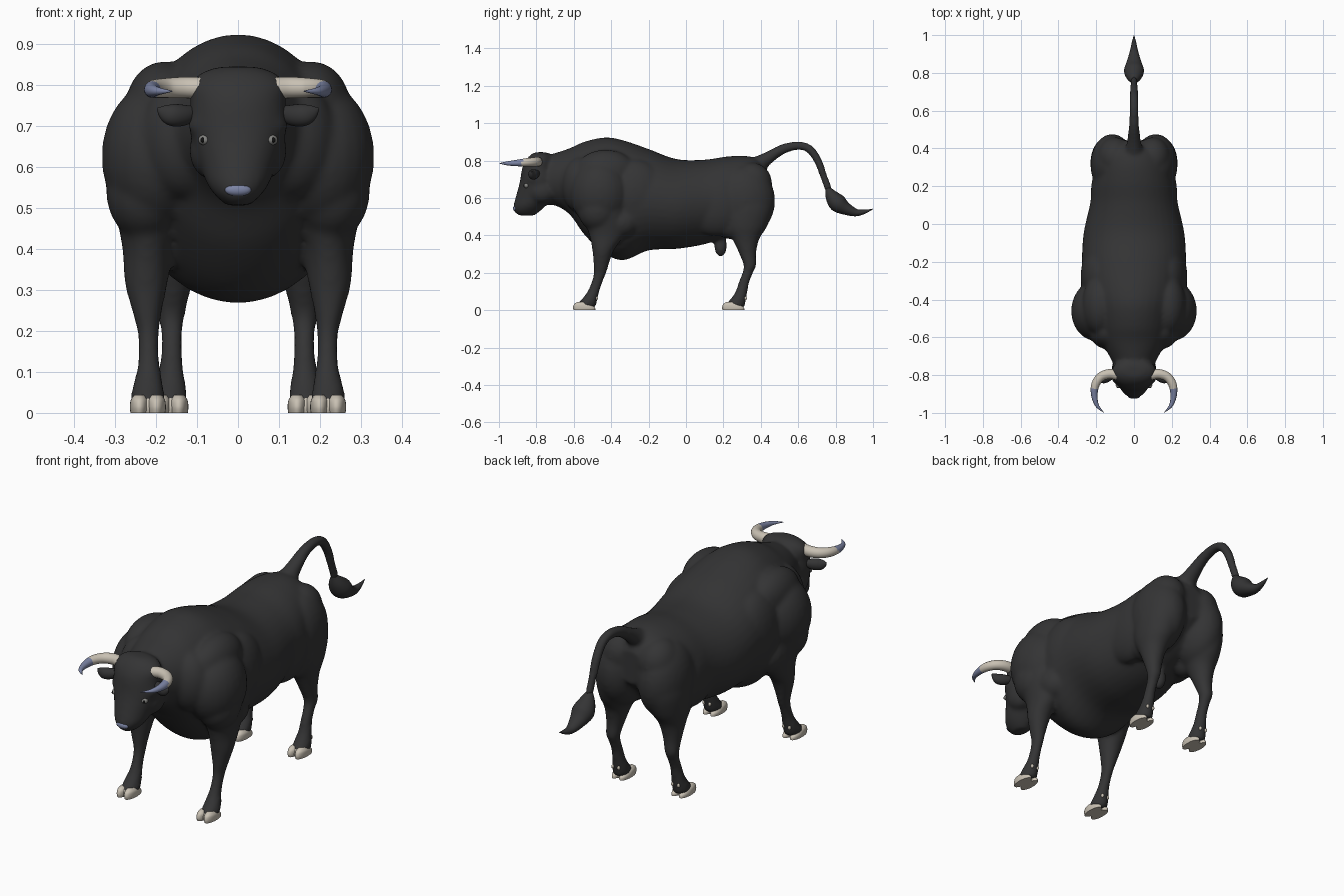
import bpy, bmesh, math
from mathutils import Vector, Matrix

cube = bpy.data.objects.get("Cube")
if cube:
    bpy.data.objects.remove(cube)

X, Y, Z = Vector((1, 0, 0)), Vector((0, 1, 0)), Vector((0, 0, 1))


def material(name, r, g, b):
    mat = bpy.data.materials.new(name)
    mat.use_nodes = True
    mat.diffuse_color = (r, g, b, 1)
    shader = next(n for n in mat.node_tree.nodes if n.type == 'BSDF_PRINCIPLED')
    shader.inputs["Base Color"].default_value = (r, g, b, 1)
    return mat


HIDE = material("charcoal hide", .034, .034, .035)
CREAM = material("cream horn", .58, .53, .45)
SLATE = material("slate blue", .2, .23, .37)
BLACK = material("black", .006, .006, .006)
EYE = material("grey eye", .22, .22, .21)


def spline(rows, steps=5):
    """Smooth Catmull-Rom interpolation of whole rows."""
    pts = [Vector(r) for r in rows]
    pts = [pts[0]] + pts + [pts[-1]]
    out = []
    for a, b, c, d in zip(pts, pts[1:], pts[2:], pts[3:]):
        for i in range(steps):
            t = i / steps
            out.append((b * 2 + (c - a) * t + (a * 2 - b * 5 + c * 4 - d) * t ** 2
                        + (b * 3 - a - c * 3 + d) * t ** 3) / 2)
    return out + [pts[-1]]


def sweep(bm, rows, side=X, along=None, sides=24):
    """Loft ellipses given as x, y, z, radius along side, other radius."""
    rows = spline(rows)
    centres = [Vector(r[:3]) for r in rows]
    rings = []
    for i, row in enumerate(rows):
        t = along or (centres[min(i + 1, len(rows) - 1)] - centres[max(i - 1, 0)]).normalized()
        u = (side - t * side.dot(t)).normalized()
        v = t.cross(u)
        ring = []
        for k in range(sides):
            a = math.tau * k / sides
            p = centres[i] + u * max(row[3], .001) * math.cos(a) + v * max(row[4], .001) * math.sin(a)
            ring.append(bm.verts.new(p))
        rings.append(ring)
    for low, high in zip(rings, rings[1:]):
        for k in range(sides):
            n = (k + 1) % sides
            bm.faces.new((low[k], low[n], high[n], high[k]))
    bm.faces.new(rings[0])
    bm.faces.new(rings[-1])


def ball(bm, centre, radii):
    shape = Matrix.Translation(centre) @ Matrix.Diagonal((*radii, 1))
    bmesh.ops.create_uvsphere(bm, u_segments=24, v_segments=16, radius=1, matrix=shape)


def mirror(bm):
    copy = bmesh.ops.duplicate(bm, geom=bm.verts[:] + bm.edges[:] + bm.faces[:])
    for v in copy["geom"]:
        if isinstance(v, bmesh.types.BMVert):
            v.co.x *= -1


def finish(bm, name, *mats, rule=None):
    bmesh.ops.recalc_face_normals(bm, faces=bm.faces[:])
    if rule:
        for f in bm.faces:
            f.material_index = int(rule(f.calc_center_median()))
    mesh = bpy.data.meshes.new(name)
    bm.to_mesh(mesh)
    bm.free()
    for m in mats:
        mesh.materials.append(m)
    obj = bpy.data.objects.new(name, mesh)
    bpy.context.collection.objects.link(obj)
    bpy.ops.object.select_all(action='DESELECT')
    obj.select_set(True)
    bpy.context.view_layer.objects.active = obj
    bpy.ops.object.shade_smooth_by_angle(angle=math.radians(50))
    return obj


# Body: left side limbs and muscles first, then mirrored
bm = bmesh.new()
foreleg = [(.21, -.44, .62, .1, .13), (.215, -.435, .5, .085, .115), (.22, -.425, .4, .062, .092),
           (.224, -.443, .32, .053, .058), (.222, -.453, .25, .037, .042), (.219, -.46, .2, .027, .034),
           (.218, -.476, .15, .025, .03), (.218, -.495, .1, .03, .032),
           (.22, -.515, .06, .039, .042), (.22, -.532, .03, .041, .052), (.22, -.53, .012, .036, .044)]
hind_leg = [(.12, .33, .66, .09, .12), (.13, .33, .55, .1, .135), (.14, .32, .45, .085, .115),
            (.15, .32, .38, .06, .072), (.157, .33, .3, .042, .045), (.162, .342, .24, .033, .034),
            (.162, .33, .2, .027, .029), (.162, .31, .15, .026, .029), (.163, .297, .1, .031, .032),
            (.164, .28, .06, .038, .042), (.165, .265, .03, .041, .052), (.165, .267, .012, .036, .044)]
sweep(bm, foreleg, along=Z)
sweep(bm, hind_leg, along=Z)
muscles = [((.2, -.46, .625), (.133, .16, .18)),     # shoulder
           ((.18, -.43, .745), (.095, .16, .113)),   # shoulder blade
           ((.17, -.28, .62), (.113, .18, .19)),     # behind the shoulder
           ((.225, -.47, .54), (.097, .11, .12)),    # upper arm
           ((.2, -.35, .47), (.083, .1, .085)),      # elbow
           ((.13, -.565, .67), (.11, .1, .15)),      # neck side
           ((.115, .315, .585), (.116, .162, .19)),  # haunch
           ((.1, .35, .68), (.095, .11, .11)),       # rump
           ((.145, .16, .565), (.084, .18, .17)),    # loin
           ((.125, .235, .46), (.075, .08, .08)),    # flank fold
           ((.07, -.81, .7), (.052, .047, .026)),    # brow
           ((.065, -.77, .64), (.054, .075, .07))]   # cheek
for centre, radii in muscles:
    ball(bm, centre, radii)
mirror(bm)

# Torso and neck: y, top, bottom, half width
torso = [(-.76, .82, .56, .1), (-.7, .84, .56, .13), (-.62, .867, .51, .175), (-.54, .902, .4, .21),
         (-.43, .924, .3, .245), (-.33, .907, .268, .272), (-.2, .862, .32, .276), (-.05, .808, .328, .267),
         (.1, .805, .353, .234), (.22, .822, .395, .215), (.32, .825, .45, .185), (.39, .803, .52, .14),
         (.44, .735, .57, .075)]
sweep(bm, [(0, y, (t + b) / 2, w, (t - b) / 2) for y, t, b, w in torso], along=Y, sides=40)

# Head: z, front, back, half width
head = [(.506, -.895, -.81, .028), (.53, -.92, -.78, .055), (.56, -.922, -.75, .076),
        (.6, -.912, -.71, .091), (.66, -.895, -.69, .11), (.7, -.886, -.69, .12),
        (.76, -.876, -.7, .117), (.8, -.858, -.71, .118), (.83, -.832, -.72, .09), (.845, -.805, -.75, .045)]
sweep(bm, [(0, (f + b) / 2, z, w, (b - f) / 2) for z, f, b, w in head], along=Z, sides=32)

# Tail and underside
sweep(bm, [(0, .36, .76, .055, .055), (0, .44, .815, .037, .034), (0, .52, .862, .028, .027),
           (0, .6, .88, .024, .023), (0, .66, .862, .023, .023), (0, .705, .8, .022, .022),
           (0, .735, .72, .02, .02), (0, .765, .64, .02, .02)])
ball(bm, (0, .185, .345), (.035, .035, .06))
body = finish(bm, "body", HIDE)
remesh = body.modifiers.new("blend parts", 'REMESH')
remesh.mode = 'VOXEL'
remesh.voxel_size = .01
remesh.use_smooth_shade = True
relax = body.modifiers.new("relax", 'SMOOTH')
relax.factor = .5
relax.iterations = 9

# Tail tuft
bm = bmesh.new()
sweep(bm, [(0, .755, .655, .012, .012), (0, .78, .61, .04, .036), (0, .812, .572, .053, .048),
           (0, .855, .543, .04, .034), (0, .91, .522, .023, .02), (0, .96, .528, .012, .01),
           (0, 1, .542, .001, .001)])
finish(bm, "tail_tuft", HIDE)

# Horns with slate tips
bm = bmesh.new()
horn = [(.09, -.8, .793, .026), (.13, -.794, .794, .026), (.175, -.809, .793, .024),
        (.204, -.85, .791, .022), (.21, -.905, .787, .017), (.196, -.96, .785, .01),
        (.16, -.998, .785, .001)]
sweep(bm, [(*row, row[-1]) for row in horn], side=Z)
mirror(bm)
finish(bm, "horns", CREAM, SLATE, rule=lambda c: c.y < -.875)

# Ears
bm = bmesh.new()
sweep(bm, [(.1, -.79, .735, .014, .012), (.13, -.807, .727, .025, .022),
           (.16, -.822, .727, .027, .022), (.182, -.826, .735, .018, .012),
           (.197, -.826, .743, .002, .002)], side=Z)
mirror(bm)
finish(bm, "ears", HIDE)

# Cloven hooves sloping down to the heel, and dewclaws
bm = bmesh.new()
for x, y in ((.22, -.543), (.165, .254)):
    for s in (-1, 0, 1):
        cx, trim = x + s * .0205, 0 if s else .018
        sweep(bm, [(cx, y, 0, .022, .058 - trim), (cx, y - .003, .015, .0235, .058 - trim),
                   (cx, y - .012, .032, .021, .043 - trim), (cx, y - .015, .044, .012, .024 - trim)], along=Z)
    for s in (-1, 1):
        ball(bm, (x + s * .016, y + .064, .064), (.007, .008, .01))
mirror(bm)
finish(bm, "hooves", CREAM)

# Eyes, pupils and nose
for name, mat, centre, radii in [("eyes", EYE, (.081, -.852, .666), (.016, .016, .013)),
                                 ("pupils", BLACK, (.086, -.863, .666), (.006, .006, .007))]:
    bm = bmesh.new()
    ball(bm, centre, radii)
    mirror(bm)
    finish(bm, name, mat)
bm = bmesh.new()
ball(bm, (0, -.912, .544), (.032, .013, .015))
finish(bm, "nose", SLATE)
